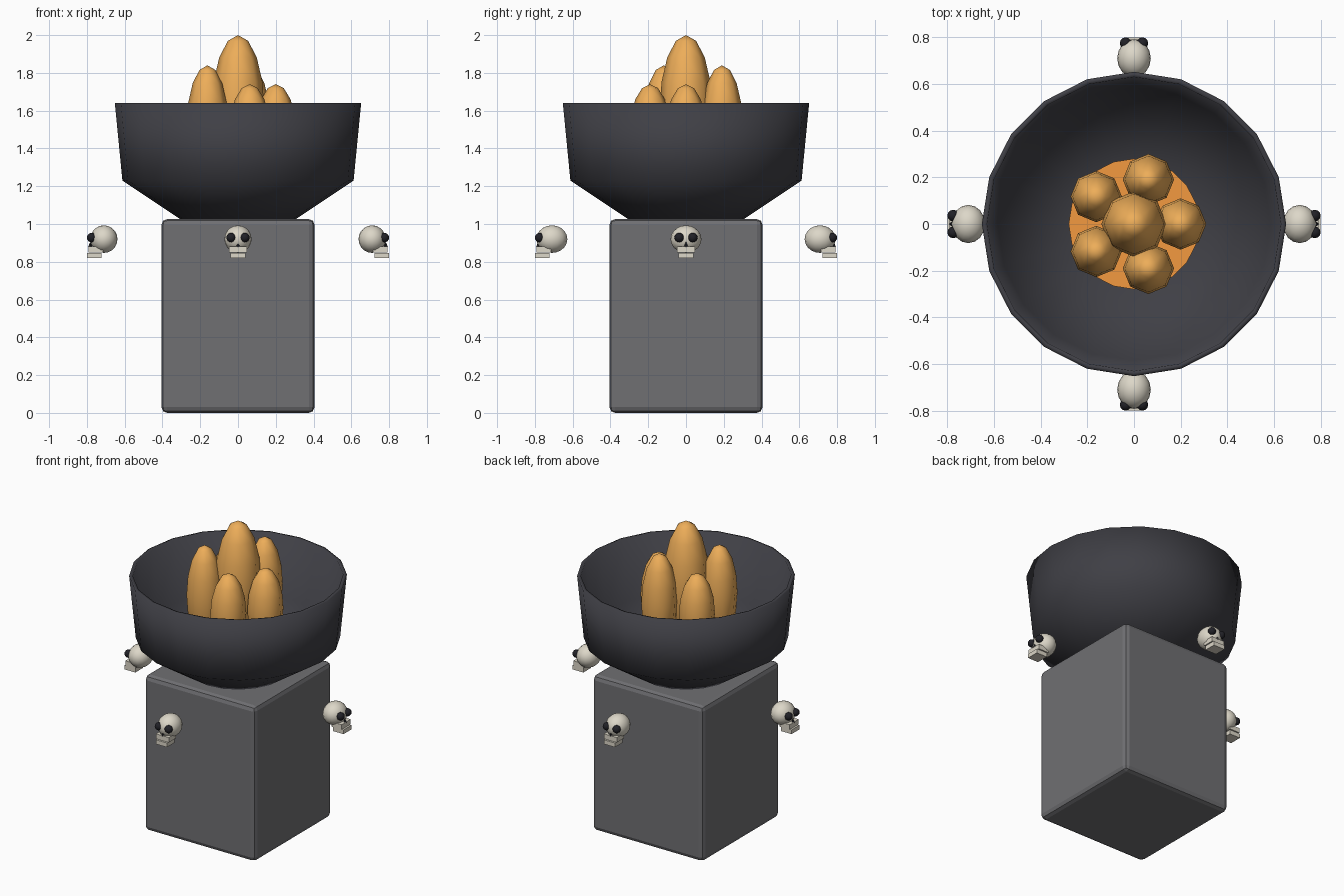
import bpy, bmesh, math
from mathutils import Matrix, Vector

if "Cube" in bpy.data.objects:
    bpy.data.objects.remove(bpy.data.objects["Cube"])


def material(name, rgb):
    m = bpy.data.materials.new(name)
    m.diffuse_color = (*rgb, 1)
    m.use_nodes = True
    m.node_tree.nodes["Principled BSDF"].inputs["Base Color"].default_value = m.diffuse_color
    return m


STONE = material("stone", (0.16, 0.16, 0.17))
IRON = material("iron", (0.05, 0.05, 0.06))
BONE = material("bone", (0.72, 0.68, 0.58))
DARK = material("dark", (0.015, 0.015, 0.02))
FLAME = material("flame", (0.85, 0.42, 0.1))
EMBER = material("ember", (0.9, 0.32, 0.05))


def make(name, bm, mat, smooth=None):
    bmesh.ops.recalc_face_normals(bm, faces=bm.faces)
    me = bpy.data.meshes.new(name)
    bm.to_mesh(me)
    bm.free()
    me.materials.append(mat)
    ob = bpy.data.objects.new(name, me)
    bpy.context.collection.objects.link(ob)
    if smooth:
        bpy.ops.object.select_all(action='DESELECT')
        bpy.context.view_layer.objects.active = ob
        ob.select_set(True)
        bpy.ops.object.shade_smooth_by_angle(angle=math.radians(smooth))
    return ob


def placed(loc, size):
    return Matrix.Translation(loc) @ Matrix.Diagonal((*size, 1))


def ball(name, loc, radii, mat, seg=16, rings=10):
    bm = bmesh.new()
    bmesh.ops.create_uvsphere(bm, u_segments=seg, v_segments=rings, radius=1,
                              matrix=placed(loc, radii))
    return make(name, bm, mat, 60)


def box(name, loc, size, mat, turn=Matrix()):
    bm = bmesh.new()
    bmesh.ops.create_cube(bm, size=1, matrix=turn @ placed(loc, size))
    return make(name, bm, mat)


# Pedestal
pedestal = box("pedestal", (0, 0, 0.513), (0.81, 0.81, 1.026), STONE)
bev = pedestal.modifiers.new("bevel", 'BEVEL')
bev.width, bev.segments = 0.03, 2

# Bowl: closed profile turned in 20 steps
profile = [(0, 1.015), (0.29, 1.015), (0.612, 1.23), (0.652, 1.64),
           (0.63, 1.64), (0.585, 1.25), (0.28, 1.05), (0, 1.05)]
bm = bmesh.new()
pts = [bm.verts.new((r, 0, z)) for r, z in profile]
edges = [bm.edges.new(p) for p in zip(pts, pts[1:])]
bmesh.ops.spin(bm, geom=pts + edges, axis=(0, 0, 1), cent=(0, 0, 0),
               angle=math.tau, steps=20)
bmesh.ops.remove_doubles(bm, verts=bm.verts, dist=1e-4)
make("bowl", bm, IRON, 100)

# Ember bed
bm = bmesh.new()
bmesh.ops.create_cone(bm, cap_ends=True, segments=20, radius1=0.28, radius2=0.28,
                      depth=0.17, matrix=Matrix.Translation((0, 0, 1.135)))
make("embers", bm, EMBER, 30)

# Flames: one tall, five around it with alternating heights
ball("flame_centre", (0, 0, 1.6), (0.14, 0.14, 0.4), FLAME, 8, 8)
for i in range(5):
    a = i * math.tau / 5
    h = 0.32 if i % 2 else 0.27
    ball(f"flame_{i + 1}", (0.2 * math.cos(a), 0.2 * math.sin(a), 1.2 + h),
         (0.11, 0.11, h), FLAME, 8, 8)

# Four skulls, one facing out from each side
for i, side in enumerate(("front", "right", "back", "left")):
    turn = Matrix.Rotation(i * math.pi / 2, 4, 'Z')
    ball(f"skull_{side}", turn @ Vector((0, -0.71, 0.92)), (0.072, 0.082, 0.073), BONE)
    for s in (-1, 1):
        ball(f"eye_{side}_{'right' if s > 0 else 'left'}",
             turn @ Vector((s * 0.036, -0.775, 0.928)), (0.025,) * 3, DARK, 12, 8)
    # Nose
    bm = bmesh.new()
    bmesh.ops.create_cone(bm, cap_ends=True, segments=4, radius1=0.012, radius2=0,
                          depth=0.03, matrix=turn @ Matrix.Translation((0, -0.782, 0.892)))
    make(f"nose_{side}", bm, DARK)
    # Jaws
    box(f"upper_jaw_{side}", (0, -0.753, 0.865), (0.095, 0.075, 0.032), BONE, turn)
    box(f"lower_jaw_{side}", (0, -0.761, 0.833), (0.082, 0.078, 0.028), BONE, turn)
